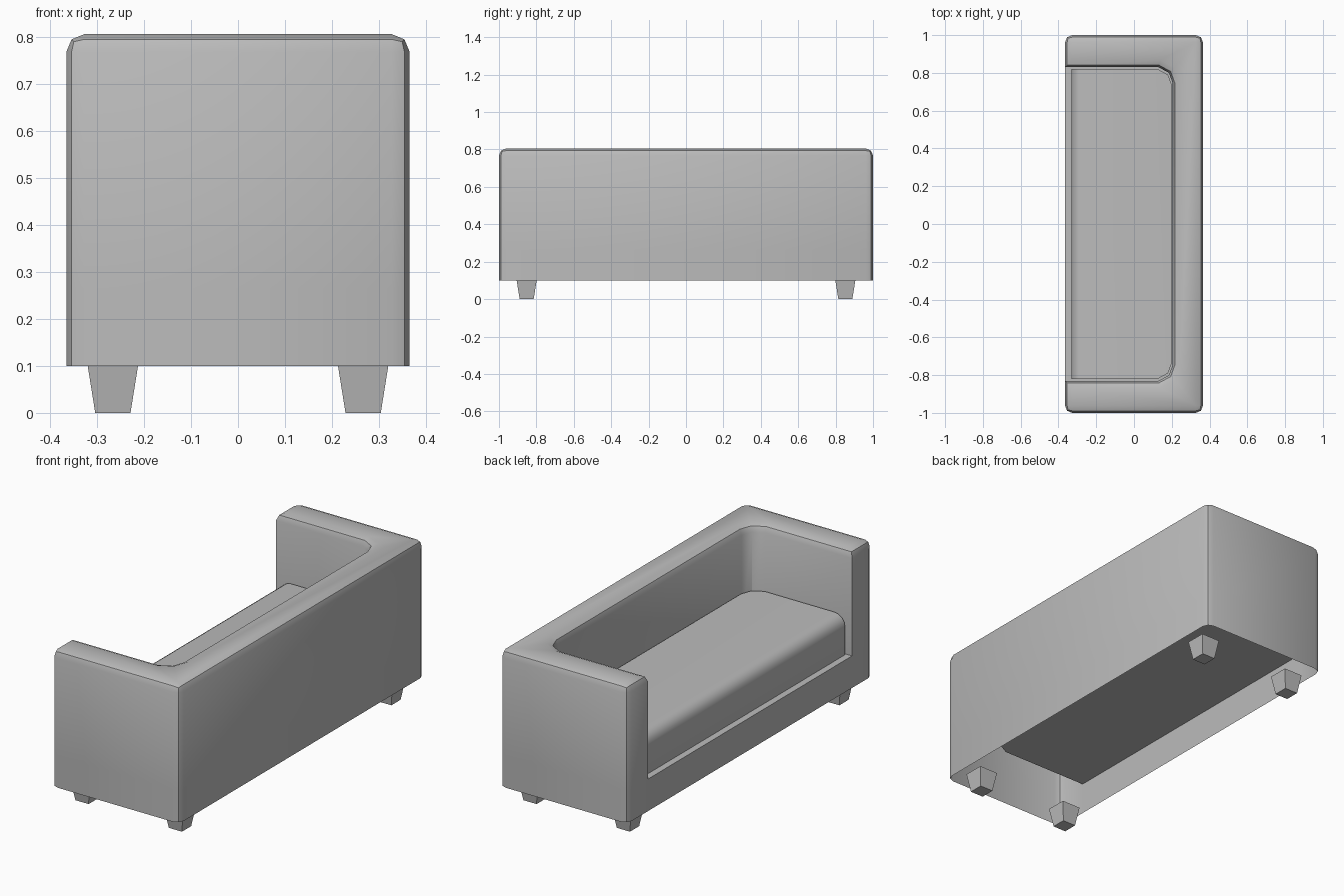
import bpy, bmesh

cube = bpy.data.objects.get("Cube")
if cube:
    bpy.data.objects.remove(cube, do_unlink=True)

grey = bpy.data.materials.new("plain_grey")
grey.use_nodes = True
colour = (0.5, 0.5, 0.5, 1)
grey.diffuse_color = colour
grey.node_tree.nodes["Principled BSDF"].inputs["Base Color"].default_value = colour


def finish(bm, name, smooth=True):
    bmesh.ops.recalc_face_normals(bm, faces=bm.faces)
    mesh = bpy.data.meshes.new(name)
    bm.to_mesh(mesh)
    bm.free()
    mesh.materials.append(grey)
    obj = bpy.data.objects.new(name, mesh)
    bpy.context.collection.objects.link(obj)
    if smooth:
        bpy.ops.object.select_all(action='DESELECT')
        obj.select_set(True)
        bpy.context.view_layer.objects.active = obj
        bpy.ops.object.shade_smooth_by_angle(angle=0.7)
    return obj


def recess(front, back, half):
    """Plan of the seat well: open at the front, soft corners at the back."""
    side = [(front, half), (back - 0.075, half),
            (back - 0.02, half - 0.03), (back, half - 0.085)]
    return side + [(x, -y) for x, y in reversed(side)]


FRONT, BACK, BASE, SEAT, TOP = -0.365, 0.365, 0.1, 0.265, 0.805

# Body: one open-bottomed skin with a U-shaped upper part
bm = bmesh.new()
inner = recess(FRONT, 0.205, 0.83)
outer = [(FRONT, -1), (BACK, -1), (BACK, 1), (FRONT, 1)]
plan = inner + outer
n, k = len(plan), len(inner)
low, mid, high = [[bm.verts.new((x, y, z)) for x, y in plan]
                  for z in (BASE, SEAT, TOP)]
top = bm.faces.new(high)
bm.faces.new(mid[:k])
for i in range(n):
    j = (i + 1) % n
    bm.faces.new((mid[i], mid[j], high[j], high[i]))
    if i >= k - 1:
        bm.faces.new((low[i], low[j], mid[j], mid[i]))
bm.faces.new((low[0], low[k - 1], mid[k - 1], mid[0]))
for v in [v for v in bm.verts if not v.link_faces]:
    bm.verts.remove(v)
bmesh.ops.recalc_face_normals(bm, faces=bm.faces)
round_edges = set(top.edges)
for e in bm.edges:
    a, b = e.verts
    if abs(a.co.y) == 1 and (a.co - b.co).xy.length < 0.001:
        round_edges.add(e)
bmesh.ops.bevel(bm, geom=list(round_edges), offset=0.038, segments=2,
                profile=0.5, affect='EDGES', clamp_overlap=True)
finish(bm, "sofa_body")

# Seat cushion with a rounded front edge
bm = bmesh.new()
face = bm.faces.new([bm.verts.new((x, y, SEAT + 0.001))
                     for x, y in recess(-0.332, 0.2, 0.82)])
grown = bmesh.ops.extrude_face_region(bm, geom=[face])["geom"]
for v in [g for g in grown if isinstance(g, bmesh.types.BMVert)]:
    v.co.z = 0.47
front_edge = [e for e in bm.edges
              if all(v.co.x < -0.33 and v.co.z > 0.4 for v in e.verts)]
bmesh.ops.recalc_face_normals(bm, faces=bm.faces)
bmesh.ops.bevel(bm, geom=front_edge, offset=0.06, segments=4,
                profile=0.5, affect='EDGES')
finish(bm, "seat_cushion")

# Four tapered legs
for x, x_name in ((-0.266, "front"), (0.266, "back")):
    for y, y_name in ((-0.852, "right"), (0.852, "left")):
        bm = bmesh.new()
        bmesh.ops.create_cube(bm, size=1)
        for v in bm.verts:
            width = 0.107 if v.co.z > 0 else 0.075
            v.co = (x + v.co.x * width, y + v.co.y * width,
                    BASE * (v.co.z + 0.5))
        finish(bm, f"{x_name}_{y_name}_leg", smooth=False)
